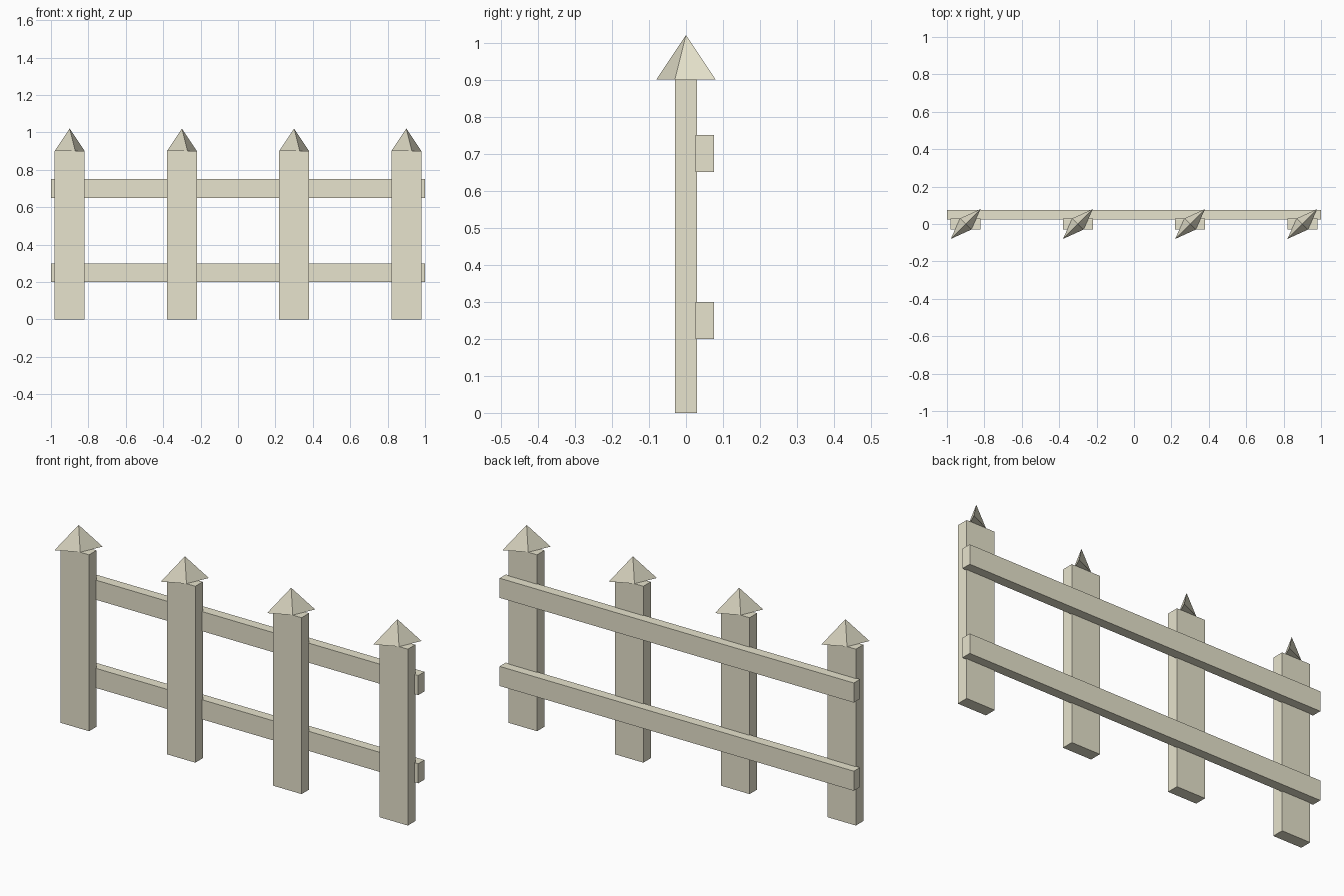
import bpy, math

if "Cube" in bpy.data.objects:
    bpy.data.objects.remove(bpy.data.objects["Cube"])

mat = bpy.data.materials.new("pale_wood")
mat.diffuse_color = (0.80, 0.77, 0.61, 1)
mat.use_nodes = True
mat.node_tree.nodes["Principled BSDF"].inputs["Base Color"].default_value = mat.diffuse_color


def finish(name, scale):
    ob = bpy.context.object
    ob.name = name
    ob.scale = scale
    ob.data.materials.append(mat)
    return ob


def box(name, center, size):
    bpy.ops.mesh.primitive_cube_add(size=1, location=center)
    return finish(name, size)


for i in range(4):
    x = -0.9 + 0.6 * i
    # upright post
    box(f"post_{i + 1}", (x, 0, 0.45), (0.16, 0.06, 0.9))
    # four-sided point, flattened along one diagonal
    bpy.ops.mesh.primitive_cone_add(vertices=4, radius1=0.08 * math.sqrt(2), radius2=0,
                                    depth=0.12, location=(x, 0, 0.96),
                                    rotation=(0, 0, math.radians(45)))
    finish(f"post_point_{i + 1}", (1, 0.375, 1))

# horizontal rails behind the posts
for name, z in (("lower_rail", 0.25), ("upper_rail", 0.7)):
    box(name, (0, 0.05, z), (2, 0.05, 0.1))
